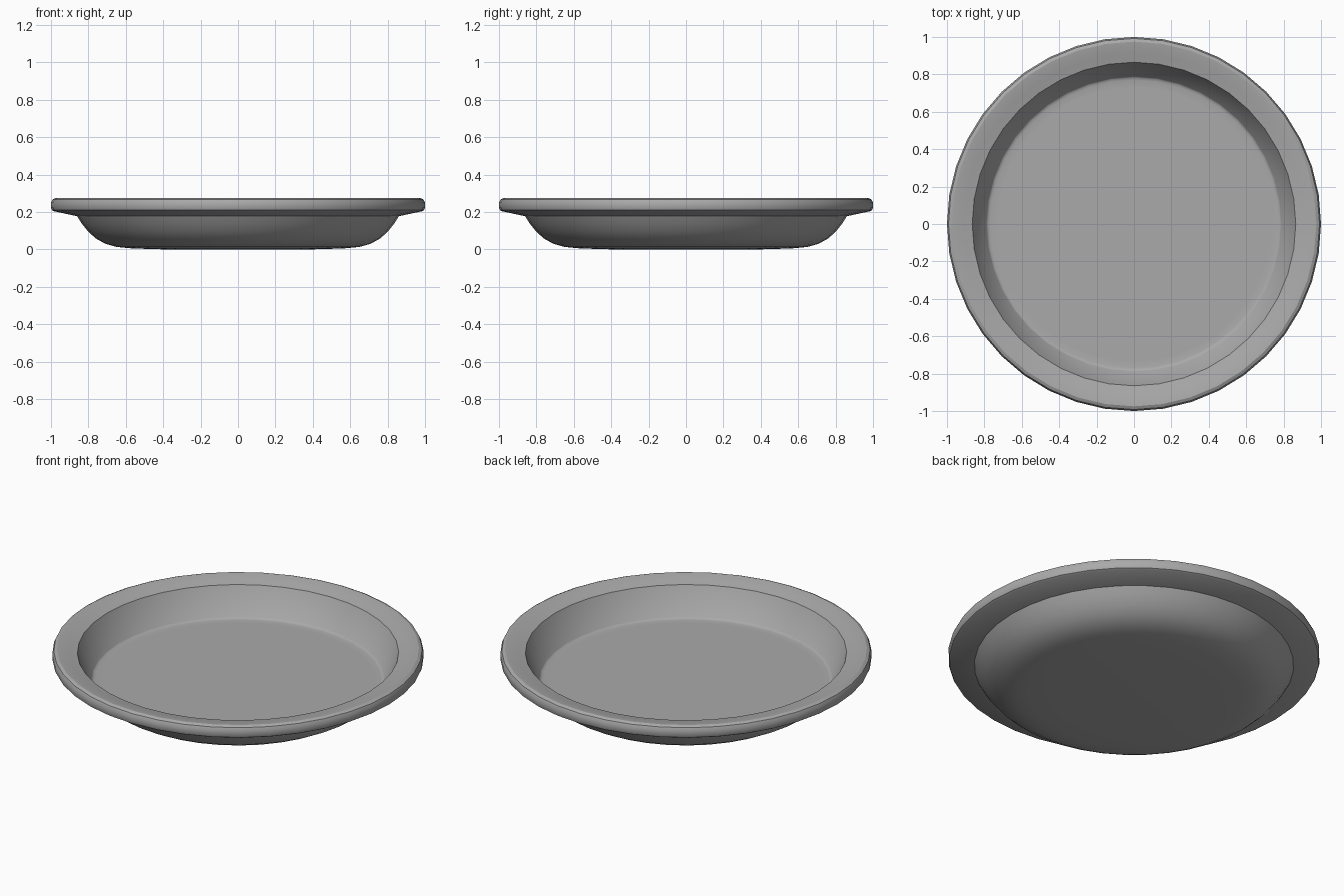
import bpy
import bmesh
from math import radians, tau

cube = bpy.data.objects.get("Cube")
if cube:
    bpy.data.objects.remove(cube, do_unlink=True)

SIDES = 40

# Half cross-section (radius, height), from floor centre over the rim to base centre
floor = [(0, .087), (.73, .087), (.77, .087), (.783, .09), (.789, .095)]
rim = [(.865, .252), (.91, .262), (.95, .272), (.975, .275),
       (.992, .267), (1, .25), (1, .222), (.995, .21), (.985, .204)]
underside = [(.86, .177), (.835, .137), (.80, .094), (.76, .058), (.71, .03),
             (.65, .013), (.58, .006), (.45, .001), (.38, 0), (0, 0)]


def lathe(name, profile, material):
    """Revolve a profile around the z axis into a closed smooth body."""
    bm = bmesh.new()
    verts = [bm.verts.new((r, 0, z)) for r, z in profile]
    edges = [bm.edges.new(pair) for pair in zip(verts, verts[1:])]
    bmesh.ops.spin(bm, geom=verts + edges, cent=(0, 0, 0), axis=(0, 0, 1),
                   angle=tau, steps=SIDES)
    bmesh.ops.remove_doubles(bm, verts=bm.verts[:], dist=0.0005)
    bmesh.ops.recalc_face_normals(bm, faces=bm.faces[:])
    mesh = bpy.data.meshes.new(name)
    bm.to_mesh(mesh)
    bm.free()
    mesh.materials.append(material)
    obj = bpy.data.objects.new(name, mesh)
    bpy.context.collection.objects.link(obj)
    bpy.ops.object.select_all(action='DESELECT')
    obj.select_set(True)
    bpy.context.view_layer.objects.active = obj
    bpy.ops.object.shade_smooth_by_angle(angle=radians(32))
    return obj


# Single grey colour
grey = bpy.data.materials.new("grey")
grey.use_nodes = True
colour = (.4, .4, .4, 1)
grey.diffuse_color = colour
grey.node_tree.nodes["Principled BSDF"].inputs["Base Color"].default_value = colour

# Round dish with a raised rim
lathe("plate", floor + rim + underside, grey)
